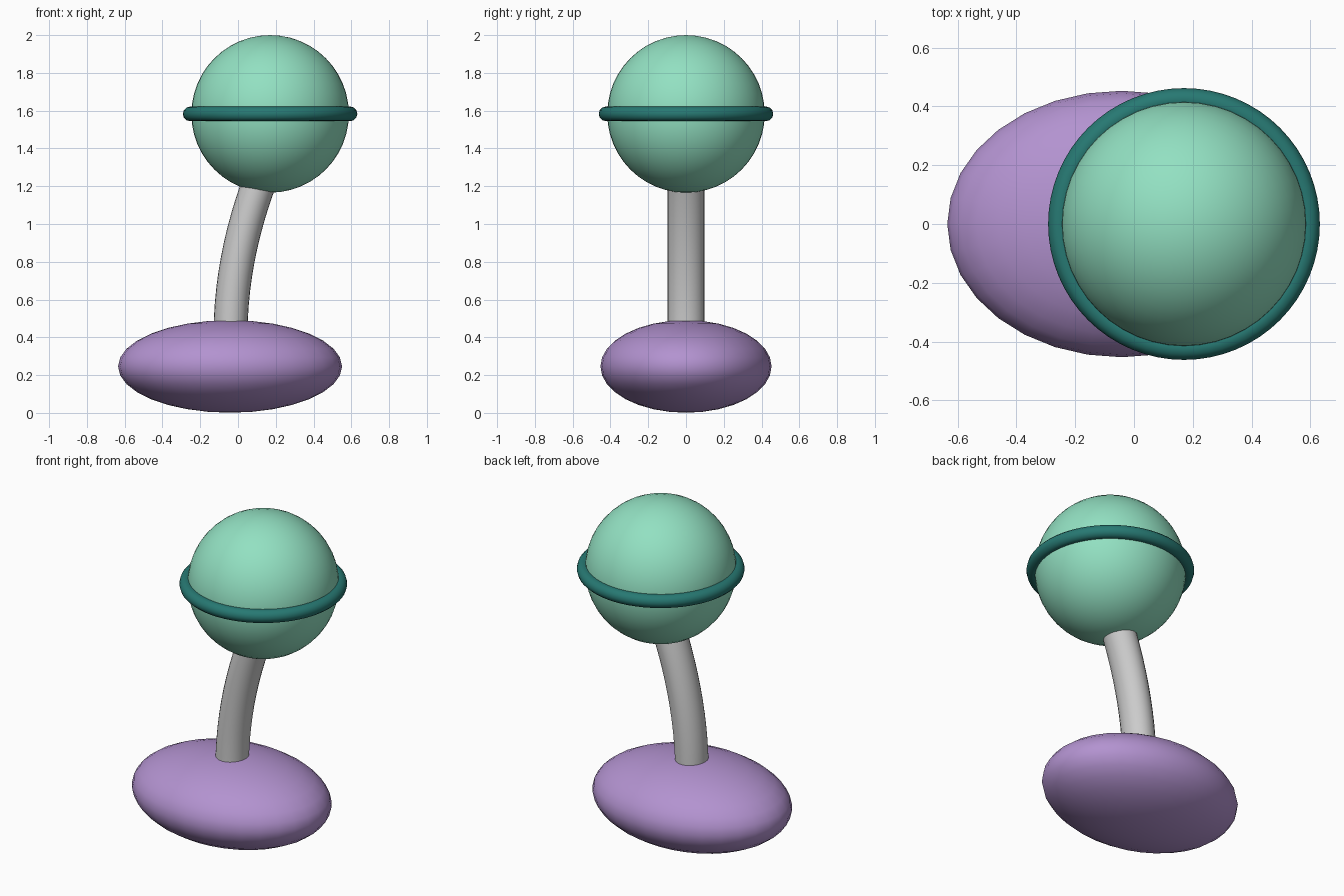
import bpy, bmesh, math

if "Cube" in bpy.data.objects:
    bpy.data.objects.remove(bpy.data.objects["Cube"])


def paint(obj, name, rgb):
    mat = bpy.data.materials.new(name)
    mat.diffuse_color = (*rgb, 1)
    mat.use_nodes = True
    mat.node_tree.nodes["Principled BSDF"].inputs["Base Color"].default_value = mat.diffuse_color
    obj.data.materials.append(mat)


def ellipsoid(name, loc, radii, segs, rings):
    bpy.ops.mesh.primitive_uv_sphere_add(segments=segs, ring_count=rings, radius=1, location=loc)
    obj = bpy.context.object
    obj.name = name
    obj.scale = radii
    bpy.ops.object.transform_apply(location=False, rotation=False, scale=True)
    bpy.ops.object.shade_smooth()
    return obj


# Squashed oval base
base = ellipsoid("base", (-0.042, 0, 0.246), (0.593, 0.453, 0.245), 32, 16)
paint(base, "purple", (0.45, 0.29, 0.63))

# Round head
head = ellipsoid("head", (0.17, 0, 1.583), (0.417, 0.417, 0.417), 48, 24)
paint(head, "mint", (0.29, 0.75, 0.54))

# Ring around the head's equator
bpy.ops.mesh.primitive_torus_add(location=(0.17, 0, 1.583), major_radius=0.423,
                                 minor_radius=0.039, major_segments=64, minor_segments=12)
ring = bpy.context.object
ring.name = "ring"
bpy.ops.object.shade_smooth()
paint(ring, "teal", (0.02, 0.19, 0.17))

# Bent neck: oval sections swept along a gentle arc leaning towards +x
bm = bmesh.new()
SIDES, STEPS = 24, 12
loops = []
for i in range(STEPS + 1):
    z = 0.35 + 0.92 * i / STEPS
    rise = max(z - 0.4, 0)
    cx, lean = -0.04 + 0.227 * rise ** 2, math.atan(0.454 * rise)
    loop = []
    for j in range(SIDES):
        a = 2 * math.pi * j / SIDES
        u, v = 0.09 * math.cos(a), 0.098 * math.sin(a)
        loop.append(bm.verts.new((cx + u * math.cos(lean), v, z - u * math.sin(lean))))
    loops.append(loop)
for lo, hi in zip(loops, loops[1:]):
    for j in range(SIDES):
        k = (j + 1) % SIDES
        bm.faces.new((lo[j], lo[k], hi[k], hi[j]))
bm.faces.new(loops[0][::-1])
bm.faces.new(loops[-1])
mesh = bpy.data.meshes.new("neck")
bm.to_mesh(mesh)
bm.free()
neck = bpy.data.objects.new("neck", mesh)
bpy.context.collection.objects.link(neck)
bpy.ops.object.select_all(action='DESELECT')
neck.select_set(True)
bpy.context.view_layer.objects.active = neck
bpy.ops.object.shade_smooth_by_angle(angle=math.radians(40))
